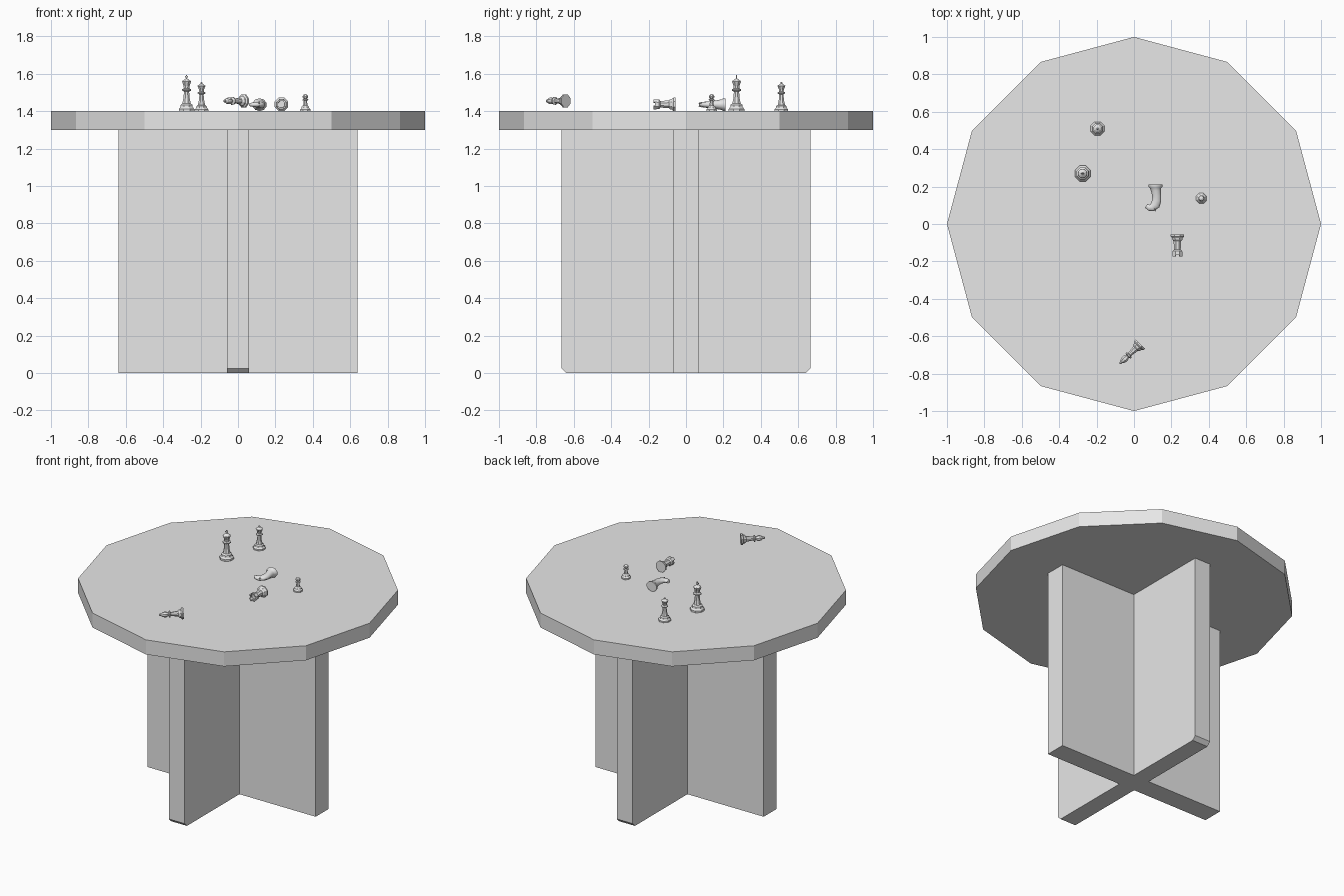
import bpy, bmesh
from math import cos, sin, pi
from mathutils import Matrix, Vector

cube = bpy.data.objects.get("Cube")
if cube:
    bpy.data.objects.remove(cube, do_unlink=True)

grey = bpy.data.materials.new("plain_grey")
grey.use_nodes = True
grey.diffuse_color = (0.8, 0.8, 0.8, 1)
grey.node_tree.nodes["Principled BSDF"].inputs["Base Color"].default_value = grey.diffuse_color


def finish(bm, name, matrix=Matrix(), smooth=False):
    bmesh.ops.recalc_face_normals(bm, faces=bm.faces)
    mesh = bpy.data.meshes.new(name)
    bm.to_mesh(mesh)
    bm.free()
    mesh.materials.append(grey)
    obj = bpy.data.objects.new(name, mesh)
    bpy.context.collection.objects.link(obj)
    obj.matrix_world = matrix
    if smooth:
        bpy.ops.object.select_all(action='DESELECT')
        obj.select_set(True)
        bpy.context.view_layer.objects.active = obj
        bpy.ops.object.shade_smooth_by_angle(angle=1.0)
    return obj


def box(name, size, centre):
    bm = bmesh.new()
    bmesh.ops.create_cube(bm, size=1, matrix=Matrix.Translation(centre) @ Matrix.Diagonal((*size, 1)))
    return finish(bm, name)


def loft(rings, sides=8):
    """Skin rings of (x offset, height, x radius, y radius, tilt)."""
    bm = bmesh.new()
    loops = []
    for x, z, rx, ry, tilt in rings:
        turn = Matrix.Rotation(tilt, 3, 'Y')
        angles = [2 * pi * (i + 0.5) / sides for i in range(sides)]
        loops.append([bm.verts.new(Vector((x, 0, z)) + turn @ Vector((rx * cos(a), ry * sin(a), 0)))
                      for a in angles])
    for low, high in zip(loops, loops[1:]):
        for i in range(sides):
            j = (i + 1) % sides
            bm.faces.new((low[i], low[j], high[j], high[i]))
    bm.faces.new(loops[0][::-1])
    bm.faces.new(loops[-1])
    return bm


def lathe(profile):
    return loft([(0, z, r, r, 0) for r, z in profile])


def stand(base, axis=(0, 0, 1)):
    """Place a piece by the centre of its foot and the way it points."""
    return Matrix.Translation(base) @ Vector((0, 0, 1)).rotation_difference(Vector(axis)).to_matrix().to_4x4()


# Table top
bm = bmesh.new()
bmesh.ops.create_cone(bm, cap_ends=True, segments=12, radius1=1, radius2=1, depth=0.1,
                      matrix=Matrix.Translation((0, 0, 1.35)))
finish(bm, "table_top")

# Crossed leg panels, one with chamfered lower corners
box("side_to_side_panel", (1.28, 0.14, 1.3), (0, 0, 0.65))
panel = box("front_to_back_panel", (0.12, 1.33, 1.3), (0, 0, 0.65))
bm = bmesh.new()
bm.from_mesh(panel.data)
ends = [e for e in bm.edges if all(v.co.z < 0.01 for v in e.verts)
        and abs(e.verts[0].co.y - e.verts[1].co.y) < 0.01]
bmesh.ops.bevel(bm, geom=ends, offset=0.025, segments=1, affect='EDGES')
bm.to_mesh(panel.data)
bm.free()

# Standing king with a cross
foot = [(0.045, 0), (0.045, 0.012), (0.036, 0.022), (0.034, 0.034), (0.024, 0.042)]
finish(lathe(foot + [(0.018, 0.07), (0.015, 0.105), (0.026, 0.11), (0.026, 0.117), (0.016, 0.122),
                     (0.017, 0.135), (0.026, 0.158), (0.022, 0.163), (0.006, 0.174)]),
       "king", stand((-0.275, 0.27, 1.4)))
box("king_cross_upright", (0.007, 0.007, 0.024), (-0.275, 0.27, 1.582))
box("king_cross_bar", (0.018, 0.007, 0.007), (-0.275, 0.27, 1.584))

# Standing queen
finish(lathe([(r * 0.88, z * 0.8) for r, z in foot] +
             [(0.015, 0.06), (0.012, 0.09), (0.022, 0.095), (0.022, 0.1), (0.013, 0.105),
              (0.014, 0.115), (0.023, 0.136), (0.018, 0.139), (0.013, 0.143),
              (0.005, 0.147), (0.007, 0.151), (0.003, 0.156)]),
       "queen", stand((-0.195, 0.51, 1.4)))

# Standing pawn
finish(lathe([(0.03, 0), (0.03, 0.009), (0.023, 0.016), (0.021, 0.024), (0.013, 0.031), (0.009, 0.056),
              (0.017, 0.059), (0.017, 0.063), (0.009, 0.066), (0.015, 0.073),
              (0.016, 0.08), (0.012, 0.087), (0.004, 0.091)]),
       "pawn", stand((0.36, 0.137, 1.4)))

# Fallen bishop
finish(lathe([(0.037, 0), (0.037, 0.01), (0.029, 0.017), (0.027, 0.026), (0.018, 0.034), (0.012, 0.08),
              (0.022, 0.084), (0.022, 0.09), (0.011, 0.095), (0.018, 0.108), (0.019, 0.118),
              (0.013, 0.134), (0.006, 0.141), (0.008, 0.147), (0.003, 0.153)]),
       "bishop", stand((0.034, -0.642, 1.455), (-0.72, -0.69, 0)))

# Fallen rook with a hollow, notched top
bm = lathe([(0.039, 0), (0.039, 0.01), (0.031, 0.018), (0.029, 0.027), (0.022, 0.035), (0.019, 0.08),
            (0.028, 0.087), (0.029, 0.108), (0.02, 0.108), (0.019, 0.098)])
rim = [f for f in bm.faces if all(abs(v.co.z - 0.108) < 1e-4 for v in f.verts)]
for face in rim[::2]:
    raised = bmesh.ops.extrude_discrete_faces(bm, faces=[face])["faces"][0]
    bmesh.ops.translate(bm, verts=raised.verts, vec=(0, 0, 0.01))
finish(bm, "rook", stand((0.232, -0.057, 1.437), (0, -1, 0)))

# Fallen knight: round foot, arched neck and a muzzle, lying on its side
lying = Matrix(((-1, 0, 0, 0.115), (0, 0, 1, 1.435), (0, 0, 0, 0), (0, 0, 0, 1)))
lying[1][:] = (0, 0, -1, 0.21)
lying[2][:] = (0, 1, 0, 1.435)
finish(loft([(0, 0, 0.039, 0.034, 0), (0, 0.01, 0.039, 0.034, 0), (0, 0.018, 0.031, 0.029, 0),
             (-0.002, 0.032, 0.028, 0.026, 0), (-0.006, 0.06, 0.025, 0.021, 0),
             (-0.006, 0.085, 0.026, 0.018, 0.1), (0.002, 0.108, 0.027, 0.016, 0.5),
             (0.018, 0.122, 0.022, 0.014, 1.2), (0.034, 0.123, 0.017, 0.012, 1.8),
             (0.05, 0.113, 0.012, 0.009, 2.1)], 10),
       "knight", lying, smooth=True)
for side in (-1, 1):
    bm = bmesh.new()
    bmesh.ops.create_cone(bm, cap_ends=True, segments=4, radius1=0.006, radius2=0.001, depth=0.016)
    finish(bm, "knight_ear", lying @ Matrix.Translation((0.002, side * 0.008, 0.136)))
